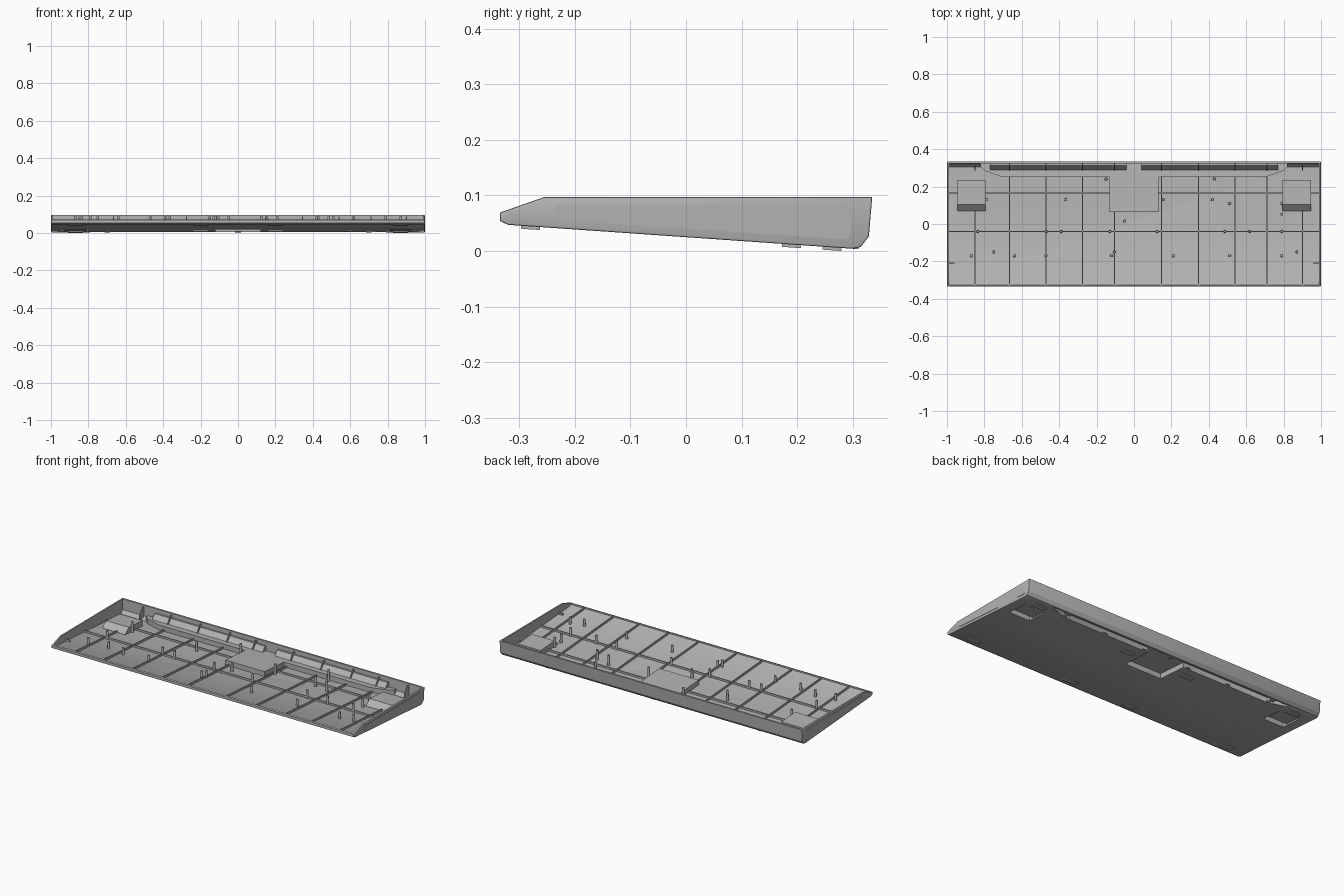
import bpy
import bmesh

if "Cube" in bpy.data.objects:
    bpy.data.objects.remove(bpy.data.objects["Cube"])

GREY = (0.45, 0.45, 0.45, 1)
plastic = bpy.data.materials.new("grey plastic")
plastic.use_nodes = True
plastic.diffuse_color = GREY
plastic.node_tree.nodes["Principled BSDF"].inputs["Base Color"].default_value = GREY


def base(y):
    """Height of the sloping underside."""
    return 0.0248 - 0.0694 * y


def finish(name, bm):
    bmesh.ops.recalc_face_normals(bm, faces=bm.faces)
    mesh = bpy.data.meshes.new(name)
    bm.to_mesh(mesh)
    bm.free()
    mesh.materials.append(plastic)
    obj = bpy.data.objects.new(name, mesh)
    bpy.context.collection.objects.link(obj)
    return obj


def add_prism(bm, points, lo, hi, axis="x"):
    """Extrude a (y, z) profile along x, or an (x, y) outline along the sloped z."""
    rings = []
    for h in (lo, hi):
        if axis == "x":
            ring = [bm.verts.new((h, a, b)) for a, b in points]
        else:
            ring = [bm.verts.new((a, b, base(b) + h)) for a, b in points]
        rings.append(ring)
    bm.faces.new(rings[0])
    bm.faces.new(rings[1])
    n = len(points)
    for i in range(n):
        j = (i + 1) % n
        bm.faces.new((rings[0][i], rings[0][j], rings[1][j], rings[1][i]))


def prism(name, points, lo, hi, axis="x"):
    bm = bmesh.new()
    add_prism(bm, points, lo, hi, axis)
    return finish(name, bm)


def add_slab(bm, x0, x1, y0, y1, lo, hi):
    """Box that follows the slope of the underside."""
    add_prism(bm, [(x0, y0), (x1, y0), (x1, y1), (x0, y1)], lo, hi, "z")


def subtract(target, cutter):
    mod = target.modifiers.new("cut", "BOOLEAN")
    mod.operation = "DIFFERENCE"
    mod.solver = "EXACT"
    mod.object = cutter
    bpy.context.view_layer.objects.active = target
    bpy.ops.object.modifier_apply(modifier=mod.name)
    bpy.data.objects.remove(cutter)


def mirrored(half):
    return half + [(-x, y) for x, y in reversed(half)]


# Wedge-shaped outer body with softened end edges
bm = bmesh.new()
add_prism(bm, [(-0.335, 0.069), (-0.335, 0.054), (-0.32, base(-0.32)), (0.3, base(0.3)),
               (0.314, 0.007), (0.329, 0.026), (0.335, 0.097), (-0.255, 0.097)],
          -0.9985, 0.9985)
ends = [e for e in bm.edges if abs(e.verts[0].co.x - e.verts[1].co.x) < 0.01]
bmesh.ops.bevel(bm, geom=ends, offset=0.003, segments=2, affect="EDGES", profile=0.5)
shell = finish("tray_shell", bm)

# Cavity, less the raised cable duct and the two foot housings
cavity = prism("cavity", [(-0.326, 0.2), (-0.326, 0.063), (-0.318, base(-0.318) + 0.011),
                          (0.305, base(0.305) + 0.011), (0.322, 0.034), (0.327, 0.2)],
               -0.988, 0.988)
duct = mirrored([(-0.82, 0.36), (-0.82, 0.305), (-0.8, 0.285), (-0.7, 0.25),
                 (-0.13, 0.25), (-0.13, 0.065)])
subtract(cavity, prism("duct_block", duct, -0.05, 0.04, "z"))
housing = [(0.07, -0.05), (0.07, base(0.07) + 0.012), (0.105, base(0.105) + 0.045),
           (0.235, base(0.235) + 0.045), (0.235, -0.05)]
for s in (-1, 1):
    subtract(cavity, prism("housing", housing, s * 0.87 - 0.075, s * 0.87 + 0.075))
subtract(shell, cavity)

# Cable channel and foot pockets opened from below
channel = mirrored([(-0.81, 0.306), (-0.79, 0.293), (-0.697, 0.259),
                    (-0.121, 0.259), (-0.121, 0.074)])
subtract(shell, prism("channel", channel, -0.05, 0.031, "z"))
for s in (-1, 1):
    bm = bmesh.new()
    add_slab(bm, s * 0.87 - 0.068, s * 0.87 + 0.068, 0.1, 0.227, -0.05, 0.034)
    subtract(shell, finish("pocket", bm))

# Low rib grid on the floor, with gussets against the front and back walls
ribs = bmesh.new()
gussets = bmesh.new()
RIB_X = (-0.85, -0.665, -0.47, -0.275, -0.105, 0.147, 0.345, 0.54, 0.71, 0.9)
for x in RIB_X:
    in_housing = 0.795 < abs(x) < 0.945
    end = 0.072 if in_housing or abs(x) < 0.13 else 0.252
    add_slab(ribs, x - 0.003, x + 0.003, -0.322, end, 0.008, 0.022)
    add_prism(gussets, [(-0.328, 0.058), (-0.328, 0.068), (-0.29, base(-0.29) + 0.02),
                        (-0.29, base(-0.29) + 0.008)], x - 0.003, x + 0.003)
    foot = 0.035 if abs(x) < 0.82 else 0.008
    add_prism(gussets, [(0.285, base(0.285) + foot), (0.285, base(0.285) + 0.045),
                        (0.31, 0.088), (0.329, 0.088), (0.324, base(0.324) + max(foot, 0.03))],
              x - 0.003, x + 0.003)
for x0, x1, y in ((-0.99, 0.99, -0.04), (-0.797, -0.129, 0.165), (0.129, 0.797, 0.165),
                  (-0.99, -0.943, 0.165), (0.943, 0.99, 0.165),
                  (-0.99, -0.96, -0.21), (0.96, 0.99, -0.21)):
    add_slab(ribs, x0, x1, y - 0.003, y + 0.003, 0.008, 0.022)
finish("floor_ribs", ribs)
finish("wall_gussets", gussets)

# Sloped ledges along the back wall above the duct
for s, side in ((-1, "right"), (1, "left")):
    prism(side + "_back_ledge", [(0.288, base(0.288) + 0.038), (0.312, 0.072),
                                 (0.328, 0.072), (0.326, base(0.326) + 0.038)],
          s * 0.405 - 0.365, s * 0.405 + 0.365)

# Screw posts
posts = bmesh.new()
ROWS = {0.13: (-0.79, -0.365, 0.155, 0.42), 0.11: (0.51, 0.79), 0.24: (-0.15, 0.43),
        0.05: (0.79,), 0.015: (-0.05,),
        -0.04: (-0.835, -0.47, -0.39, -0.13, 0.125, 0.485, 0.62, 0.79),
        -0.15: (-0.75, -0.105, 0.87),
        -0.17: (-0.87, -0.64, -0.47, -0.12, 0.21, 0.51, 0.79)}
for y, xs in ROWS.items():
    for x in xs:
        low, top = base(y) + 0.008, 0.088
        made = bmesh.ops.create_cone(posts, cap_ends=True, segments=16, radius1=0.008,
                                     radius2=0.0065, depth=top - low)
        bmesh.ops.translate(posts, verts=made["verts"], vec=(x, y, (low + top) / 2))
screw_posts = finish("screw_posts", posts)

# Fold-out feet, underside pads and cable clips
feet = bmesh.new()
pads = bmesh.new()
clips = bmesh.new()
for s in (-1, 1):
    x = s * 0.87
    add_slab(feet, x - 0.062, x + 0.062, 0.135, 0.222, 0.003, 0.014)
    for dx in (-0.054, 0.054):
        add_slab(feet, x + dx - 0.008, x + dx + 0.008, 0.19, 0.222, 0.01, 0.035)
    for px, y in ((x, -0.28), (s * 0.2, -0.28), (s * 0.2, 0.19), (x, 0.263)):
        add_slab(pads, px - 0.04, px + 0.04, y - 0.017, y + 0.017, -0.0054, 0.002)
    for cx in (0.7, 0.42, 0.15):
        add_slab(clips, s * cx - 0.012, s * cx + 0.012, 0.245, 0.27, 0.0, 0.006)
for cx in (-0.7, 0, 0.7):
    add_slab(clips, cx - 0.015, cx + 0.015, 0.285, 0.31, 0.0, 0.006)
finish("folding_feet", feet)
finish("underside_pads", pads)
finish("cable_clips", clips)

# Rounded panels on the two ends
for s, side in ((-1, "right"), (1, "left")):
    bm = bmesh.new()
    add_prism(bm, [(-0.238, 0.084), (-0.238, 0.057), (0.296, 0.02), (0.296, 0.082)],
              s * 0.994, s)
    corners = [e for e in bm.edges if abs(e.verts[0].co.x - e.verts[1].co.x) > 0.001]
    bmesh.ops.bevel(bm, geom=corners, offset=0.01, segments=4, affect="EDGES", profile=0.5)
    finish(side + "_end_panel", bm)

# Smooth the rounded parts, keeping edges sharp
bpy.ops.object.select_all(action="DESELECT")
for obj in (shell, screw_posts):
    obj.select_set(True)
bpy.context.view_layer.objects.active = shell
bpy.ops.object.shade_smooth_by_angle()
